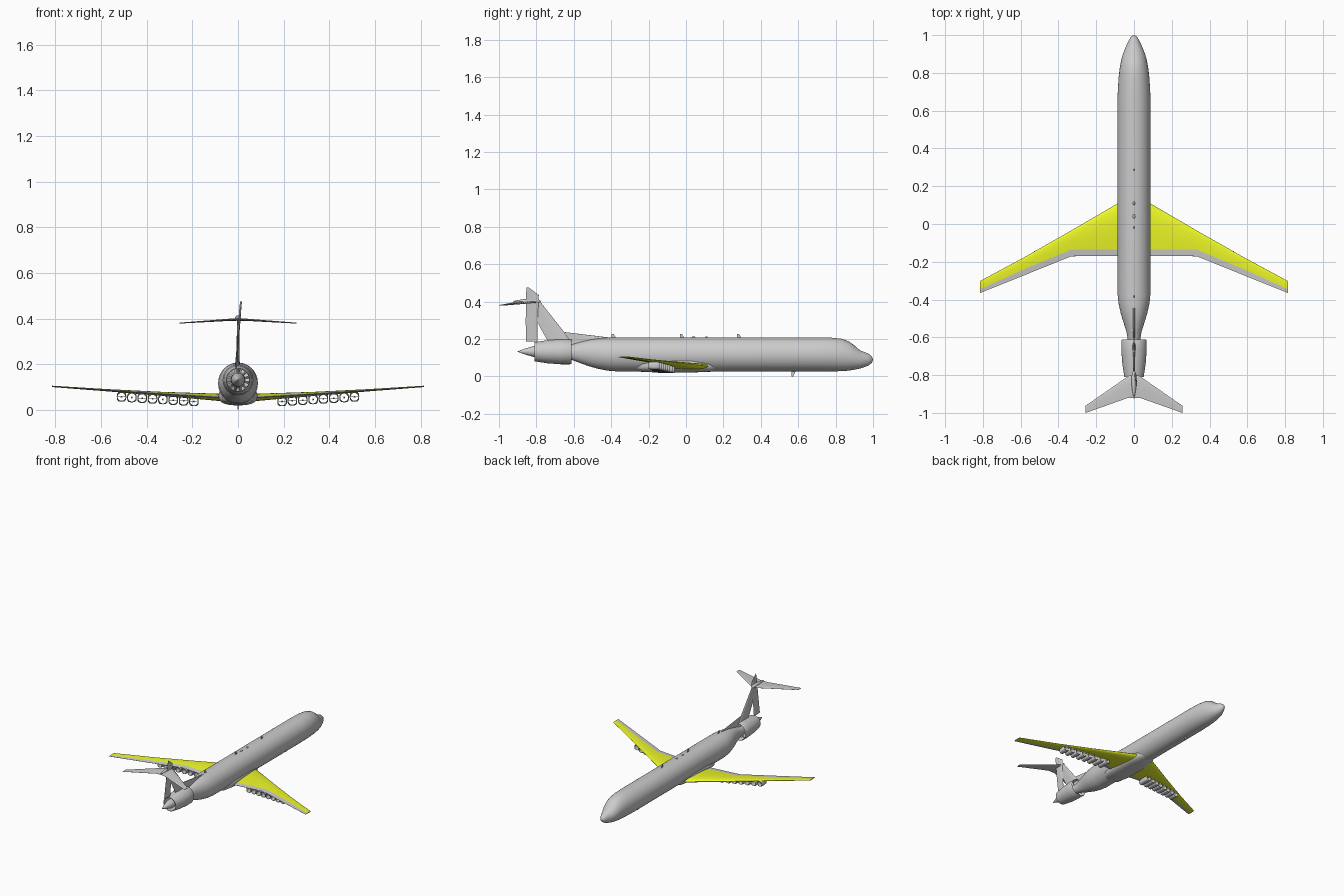
import bpy, bmesh, math
from mathutils import Vector

if "Cube" in bpy.data.objects:
    bpy.data.objects.remove(bpy.data.objects["Cube"])

yellow = bpy.data.materials.new("yellow")
yellow.diffuse_color = (0.85, 0.95, 0.02, 1)
yellow.use_nodes = True
yellow.node_tree.nodes["Principled BSDF"].inputs["Base Color"].default_value = yellow.diffuse_color


def loft(name, rings, loop=False, mirror=False, mat=None, angle=35):
    """Skin a list of point rings; cap the ends unless the rings loop."""
    bm = bmesh.new()
    vr = [[bm.verts.new(p) for p in r] for r in rings]
    n = len(vr[0])
    for i in range(len(vr) if loop else len(vr) - 1):
        a, b = vr[i], vr[(i + 1) % len(vr)]
        for k in range(n):
            bm.faces.new((a[k], a[(k + 1) % n], b[(k + 1) % n], b[k]))
    if not loop:
        bm.faces.new(vr[0])
        bm.faces.new(vr[-1])
    bmesh.ops.remove_doubles(bm, verts=bm.verts, dist=1e-5)
    bmesh.ops.recalc_face_normals(bm, faces=bm.faces)
    me = bpy.data.meshes.new(name)
    bm.to_mesh(me)
    bm.free()
    ob = bpy.data.objects.new(name, me)
    bpy.context.collection.objects.link(ob)
    if mat:
        me.materials.append(mat)
    if mirror:
        ob.modifiers.new("mirror", 'MIRROR').use_clip = False
    bpy.ops.object.select_all(action='DESELECT')
    ob.select_set(True)
    bpy.context.view_layer.objects.active = ob
    bpy.ops.object.shade_smooth_by_angle(angle=math.radians(angle))
    return ob


def oval(y, z, rx, rz, x=0, n=48, power=2):
    pts = []
    for k in range(n):
        c, s = math.cos(math.tau * k / n), math.sin(math.tau * k / n)
        pts.append((x + rx * math.copysign(abs(c) ** (2 / power), c), y,
                    z + rz * math.copysign(abs(s) ** (2 / power), s)))
    return pts


def foil(le, te, thick, c0=0.0, c1=1.0, up=(0, 0, 1), n=10):
    """Aerofoil ring between chord fractions c0 and c1."""
    le, te, up = Vector(le), Vector(te), Vector(up)
    top, low = [], []
    for k in range(n + 1):
        c = c0 + (c1 - c0) * (1 - math.cos(math.pi / 2 * k / n))
        t = thick * 5 * (0.2969 * c ** .5 - .126 * c - .3516 * c * c
                         + .2843 * c ** 3 - .1015 * c ** 4)
        t = max(t, 0.0005) if c > 0 else 0
        p = le.lerp(te, c)
        top.append(p + up * t)
        low.append(p - up * t)
    return top + low[::-1]


# Fuselage: y, top z, bottom z, half width
stations = [(1.0, .092, .088, .002), (.993, .108, .072, .015), (.975, .122, .058, .026),
            (.95, .132, .048, .038), (.93, .140, .042, .047), (.90, .166, .036, .059),
            (.87, .188, .031, .067), (.83, .202, .028, .075), (.77, .208, .027, .082),
            (.68, .208, .027, .087), (-.37, .208, .027, .087), (-.42, .207, .031, .082),
            (-.47, .203, .041, .071), (-.52, .195, .055, .056), (-.57, .183, .073, .040),
            (-.62, .168, .092, .032), (-.70, .165, .100, .032), (-.81, .163, .103, .030),
            (-.86, .149, .117, .016), (-.90, .134, .132, .001)]
loft("fuselage", [oval(y, (t + b) / 2, w, (t - b) / 2) for y, t, b, w in stations])
loft("belly_fairing", [oval(y, .062, rx, rz, power=2.6) for y, rx, rz in
     [(.2, .02, .02), (.13, .07, .037), (.03, .085, .041), (-.15, .085, .041),
      (-.24, .07, .037), (-.31, .02, .02)]])

# Tail duct around the rear cone, with fan blades
zc = .132
loft("tail_duct", [oval(y, zc, r, r) for y, r in
     [(-.62, .067), (-.612, .064), (-.62, .060), (-.70, .056), (-.81, .048),
      (-.81, .051), (-.74, .062), (-.67, .067)]], loop=True)
for k in range(12):
    a = math.tau * k / 12
    d, s = Vector((math.cos(a), 0, math.sin(a))), Vector((-math.sin(a), .6, math.cos(a)))
    c = Vector((0, -.66, zc))
    loft("fan_blade", [foil(c + d * r - s * w, c + d * r + s * w, .002, up=(0, 1, 0), n=3)
                       for r, w in [(.025, .005), (.058, .009)]])

# Wings: x, leading edge y, trailing edge y, z, thickness, flap start y
wing = [(.05, .13, -.17, .054, .034, -.135), (.33, -.033, -.17, .071, .018, -.135),
        (.57, -.170, -.267, .087, .010, -.234), (.815, -.302, -.365, .104, .006, -.345)]


def wing_rings(flap):
    rings = []
    for x, le, te, z, t, cut in wing:
        c = (cut - le) / (te - le)
        rings.append(foil((x, le, z), (x, te, z), t,
                          c if flap else 0, 1 if flap else c))
    return rings


loft("wing", wing_rings(False), mirror=True, mat=yellow)
loft("wing_flap", wing_rings(True), mirror=True)

# Row of small ducted fans under each wing
for k in range(8):
    u = k / 7
    x, z = .193 + .317 * u, .038 + .02 * u
    y0, y1 = -.065 - .08 * u, -.15 - .05 * u
    loft("wing_duct", [oval(y, z, r, r, x, 24, p) for y, r, p in
         [(y0, .020, 3), (y0 + .003, .0185, 2.4), (y0, .017, 2), (y1, .017, 2),
          (y1, .019, 2.6), (y0 - .02, .021, 3)]], loop=True, mirror=True)
    ym = (y0 + y1) / 2
    loft("duct_hub", [oval(ym + d, z, r, r, x, 10) for d, r in
         [(.015, .001), (.008, .004), (-.012, .003), (-.02, .001)]], mirror=True)
    loft("duct_blade", [foil((x + s, ym + .005, z), (x + s, ym - .005, z), .002, n=3)
                        for s in (-.0175, .0175)], mirror=True)

# Fin, dorsal strake and the slightly turned rudder
side = (1, 0, 0)
loft("fin", [foil((0, a, z), (0, b, z), t, up=side) for z, a, b, t in
     [(.15, -.60, -.72, .018), (.20, -.625, -.745, .016), (.235, -.650, -.765, .014),
      (.295, -.697, -.797, .012), (.41, -.788, -.83, .008)]])
loft("dorsal_strake", [foil((0, a, z), (0, b, z), t, up=side) for z, a, b, t in
     [(.17, -.38, -.72, .012), (.207, -.40, -.72, .009), (.237, -.648, -.72, .006)]])
loft("rudder", [foil((x * .6, a, z), (x, b, z), t, up=side) for z, a, b, t, x in
     [(.187, -.793, -.856, .008, -.013), (.30, -.793, -.857, .008, 0),
      (.435, -.787, -.855, .008, .013), (.476, -.842, -.853, .005, .017)]])

# Tailplane with centre fairing
loft("tailplane", [foil((x, a, z), (x, b, z), t) for x, a, b, z, t in
     [(0, -.795, -.92, .397, .011), (.03, -.805, -.92, .396, .010),
      (.256, -.962, -1.0, .381, .004)]], mirror=True)
loft("tail_bullet", [oval(y, .402, r, r, n=20) for y, r in
     [(-.775, .001), (-.785, .008), (-.81, .013), (-.86, .012), (-.90, .006), (-.925, .001)]])

# Blade aerials on the roof and belly, and flat roof fittings
for y, z0, z1 in [(-.385, .2, .228), (-.02, .2, .228), (.285, .2, .228), (.575, .034, 0)]:
    loft("aerial", [foil((0, y + .014, z0), (0, y - .012, z0), .004, up=side, n=4),
                    foil((0, y - .002 , z1), (0, y - .012, z1), .002, up=side, n=4)])
for y, length in [(.04, .012), (.11, .009)]:
    loft("roof_beacon", [oval(y + d * length, .207, r, r, n=16) for d, r in
         [(-1, .001), (-.7, .005), (0, .007), (.7, .005), (1, .001)]])
